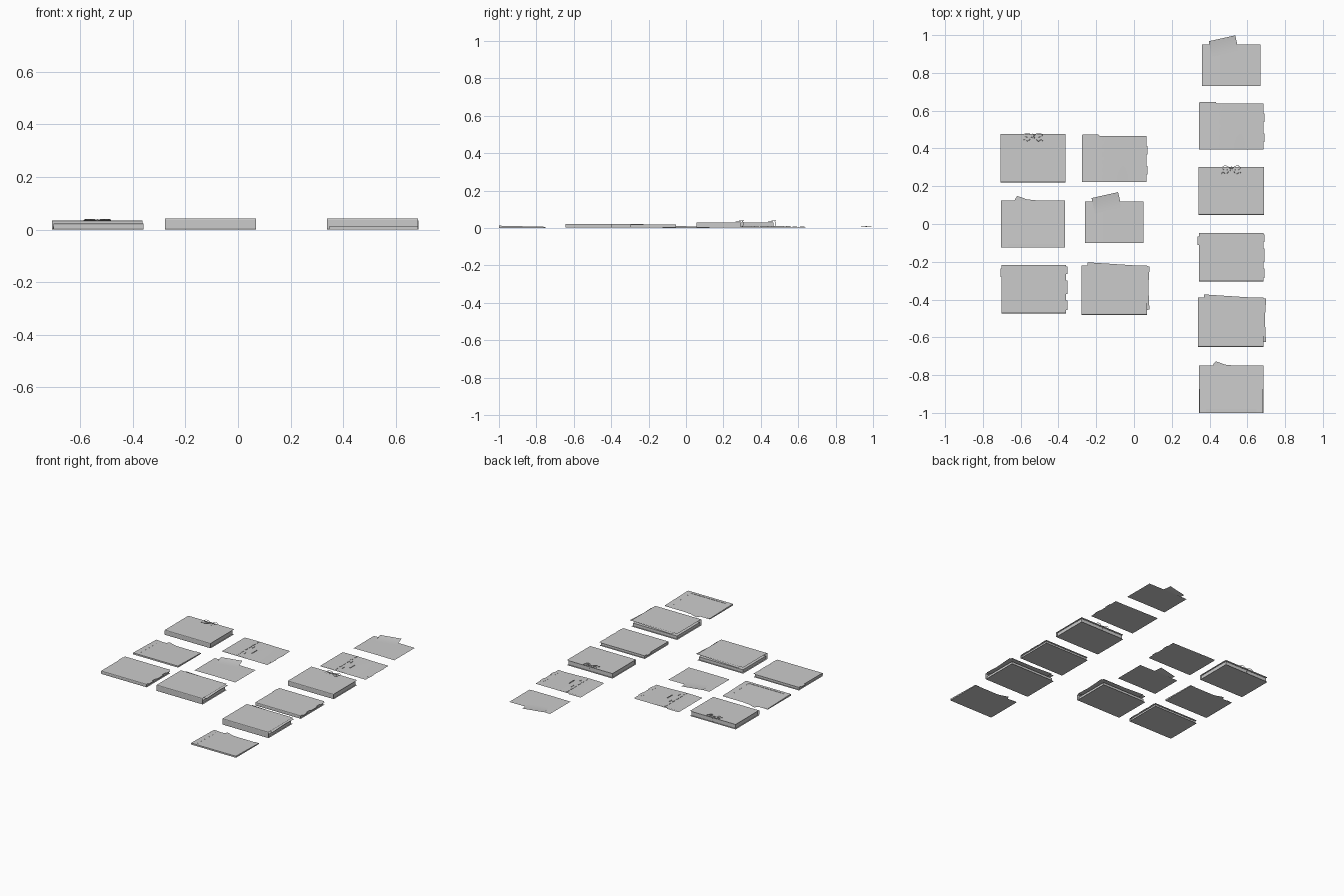
import bpy, math
from mathutils import Matrix, Vector

if "Cube" in bpy.data.objects:
    bpy.data.objects.remove(bpy.data.objects["Cube"])


def mesh(name, verts, faces, loc=(0, 0, 0), rot=0, smooth=False):
    me = bpy.data.meshes.new(name)
    me.from_pydata(verts, [], faces)
    me.update()
    ob = bpy.data.objects.new(name, me)
    bpy.context.collection.objects.link(ob)
    ob.location = loc
    ob.rotation_euler[2] = rot
    if smooth:
        for p in me.polygons:
            p.use_smooth = True
    return ob


def outline(name, pts, z, c, rot=0):
    """flat sheet from an outline around centre c"""
    return mesh(name, [(x, y, 0) for x, y in pts], [list(range(len(pts)))],
                (c[0], c[1], z), rot)


def box(name, w, d, z0, z1, c, rot=0):
    x, y, h = w / 2, d / 2, z1 - z0
    v = [(sx * x, sy * y, z) for z in (0, h) for sx, sy in ((-1, -1), (1, -1), (1, 1), (-1, 1))]
    f = [(3, 2, 1, 0), (4, 5, 6, 7)] + [(i, (i + 1) % 4, (i + 1) % 4 + 4, i + 4) for i in range(4)]
    return mesh(name, v, f, (c[0], c[1], z0), rot)


def bent(name, w, d, c, zf, rot=0, nx=24, ny=8):
    """curved sheet with height zf(u, v), u and v from 0 to 1"""
    v = [((i / nx - .5) * w, (j / ny - .5) * d, zf(i / nx, j / ny))
         for j in range(ny + 1) for i in range(nx + 1)]
    f = [(j * (nx + 1) + i, j * (nx + 1) + i + 1, (j + 1) * (nx + 1) + i + 1, (j + 1) * (nx + 1) + i)
         for j in range(ny) for i in range(nx)]
    return mesh(name, v, f, (c[0], c[1], 0), rot, True)


def cover(name, w, d, h, c):
    """folder jacket: base, chamfered front spine and top cover"""
    b, k = d / 2, .004
    prof = [(b, 0), (-b + 2 * k, 0), (-b + k / 2, .001), (-b, k), (-b, h - k),
            (-b + k / 2, h - .001), (-b + 2 * k, h), (b, h)]
    v = [(s * w / 2, y, z) for s in (-1, 1) for y, z in prof]
    n = len(prof)
    return mesh(name, v, [(i, i + 1, n + i + 1, n + i) for i in range(n - 1)], (c[0], c[1], 0))


def cord(name, pts, c, r=.0013):
    cu = bpy.data.curves.new(name, 'CURVE')
    cu.dimensions = '3D'
    cu.bevel_depth = r
    cu.bevel_resolution = 1
    cu.resolution_u = 6
    s = cu.splines.new('BEZIER')
    s.bezier_points.add(len(pts) - 1)
    for p, q in zip(s.bezier_points, pts):
        p.co = q
        p.handle_left_type = p.handle_right_type = 'AUTO'
    ob = bpy.data.objects.new(name, cu)
    bpy.context.collection.objects.link(ob)
    ob.location = (c[0], c[1], 0)


def off(c, x, y):
    return (c[0] + x, c[1] + y)


# folders tied with a string bow
def tied_folder(c):
    w, d, h = .345, .255, .034
    cover("tied_folder_cover", w, d, h, c)
    box("tied_folder_papers", w - .012, d - .016, .002, .029, c)
    k = off(c, 0, .113)
    z = h + .002
    for s in (-1, 1):
        cord("bow_loop", [(0, 0, z), (s * .018, .016, z + .003), (s * .042, .018, z + .003),
                          (s * .048, .006, z + .002), (s * .03, -.001, z + .002), (0, 0, z)], k)
        cord("bow_tail", [(0, 0, z), (s * .015, -.012, z), (s * .03, -.022, z),
                          (s * .045, -.014, z), (s * .052, -.022, z)], k)
    cord("bow_tie", [(0, -.004, z), (.001, .008, z + .002), (0, .016, z - .003), (0, .016, .006)], k)
    box("bow_knot", .008, .007, h, h + .005, k)


# closed thin folders
def closed_folder(c):
    w, d, h = .342, .258, .022
    cover("closed_folder_cover", w, d, h, c)
    box("closed_folder_papers", w - .012, d - .014, .002, .017, c)
    box("closed_folder_tab", .03, .045, .019, .0195, off(c, -w / 2 + .008, .088))
    for y, l in ((.1, .04), (.01, .07), (-.085, .05)):
        box("closed_folder_loose_sheet", .04, l, .0185, .019, off(c, w / 2 - .014, y))


# thick overfilled folders
def thick_folder(c):
    w, d, h = .346, .262, .042
    cover("thick_folder_cover", w, d, h, c)
    box("thick_folder_papers", w - .014, d - .016, .002, .022, c)
    outline("loose_sheet_upper", [(-.16, -.1), (.17, -.1), (.17, .125), (-.16, .125)], .037,
            off(c, .01, .012), -.065)
    outline("loose_sheet_lower", [(-.16, -.1), (.165, -.1), (.165, .1), (-.16, .1)], .034,
            off(c, .017, -.012), .05)


# flat pocket folders with a sloped back tab
def pocket_folder(c):
    x, y = .17, .125
    outline("pocket_back", [(-x, -y), (x, -y), (x, y), (.02, y), (-.03, .13), (-.083, .148),
                            (-.093, .135), (-.098, y), (-x, y)], .001, c)
    lift = lambda v: .012 - .006 * v
    for s in (-1, 1):
        bent("pocket_side_flap", .036, .246, off(c, s * .151, 0), lambda u, v: lift(v), 0, 2, 4)
        e = [(s * .169, -y, 0), (s * .169, y, 0), (s * .169, y, .006), (s * .169, -y, .012)]
        mesh("pocket_side_fold", e, [(0, 1, 2, 3)], (c[0], c[1], 0))
    bent("pocket_front", .27, .246, c, lambda u, v: lift(v) - .002, 0, 2, 4)
    box("pocket_bottom_fold", .338, .02, .001, .0115, off(c, 0, -y + .01))


# thin folders with bent covers, corner tab and torn strips
def bent_folder(c):
    w, d = .342, .243
    outline("bent_folder_back", [(-w / 2, -d / 2), (w / 2, -d / 2), (w / 2, d / 2), (-.078, d / 2),
                                 (-.083, .129), (-.166, .129), (-w / 2, .123)], .001, c)
    bent("bent_folder_front", w, d, c,
         lambda u, v: .0045 + .0025 * math.sin(u * 5.5) * (1 - .5 * v))
    for i in range(6):
        box("strip_stitch", .006, .024, .004, .0085, off(c, -.06, -.1 + i * .041))
    for x, y, l in ((0, -.02, .05), (-.04, .03, .025), (-.035, -.07, .02)):
        box("cover_slit", .005, l, .003, .009, off(c, x, y))
    for y in (.045, -.06):
        box("bent_folder_loose_sheet", .03, .045, .003, .0035, off(c, w / 2 - .01, y))


# plain sheets with a torn note attached at the top
def noted_sheet(c):
    bent("sheet", .308, .22, c, lambda u, v: .001 + .001 * math.sin(u * math.pi))
    n, w, t = 20, .072, .043
    bottom = [(-w + 2 * w * i / n, -t + (.004 if i % 2 else 0)) for i in range(n + 1)]
    rows = 6
    v, f = [], []
    for j in range(rows + 1):
        k = j / rows
        for x, y in bottom:
            v.append((x, y + (t - y) * k, .004 + .006 * k * k))
    for j in range(rows):
        for i in range(n):
            a = j * (n + 1) + i
            f.append((a, a + 1, a + n + 2, a + n + 1))
    mesh("torn_note", v, f, (c[0] - .04, c[1] + .101, 0), .22, True)


for build, spots in ((tied_folder, ((-.535, .348), (.515, .175))),
                     (closed_folder, ((-.53, -.345), (.515, -.176))),
                     (thick_folder, ((-.105, -.35), (.512, -.52))),
                     (pocket_folder, ((-.535, 0), (.515, -.875))),
                     (bent_folder, ((-.105, .345), (.515, .517))),
                     (noted_sheet, ((-.105, .01), (.515, .84)))):
    for spot in spots:
        build(spot)
